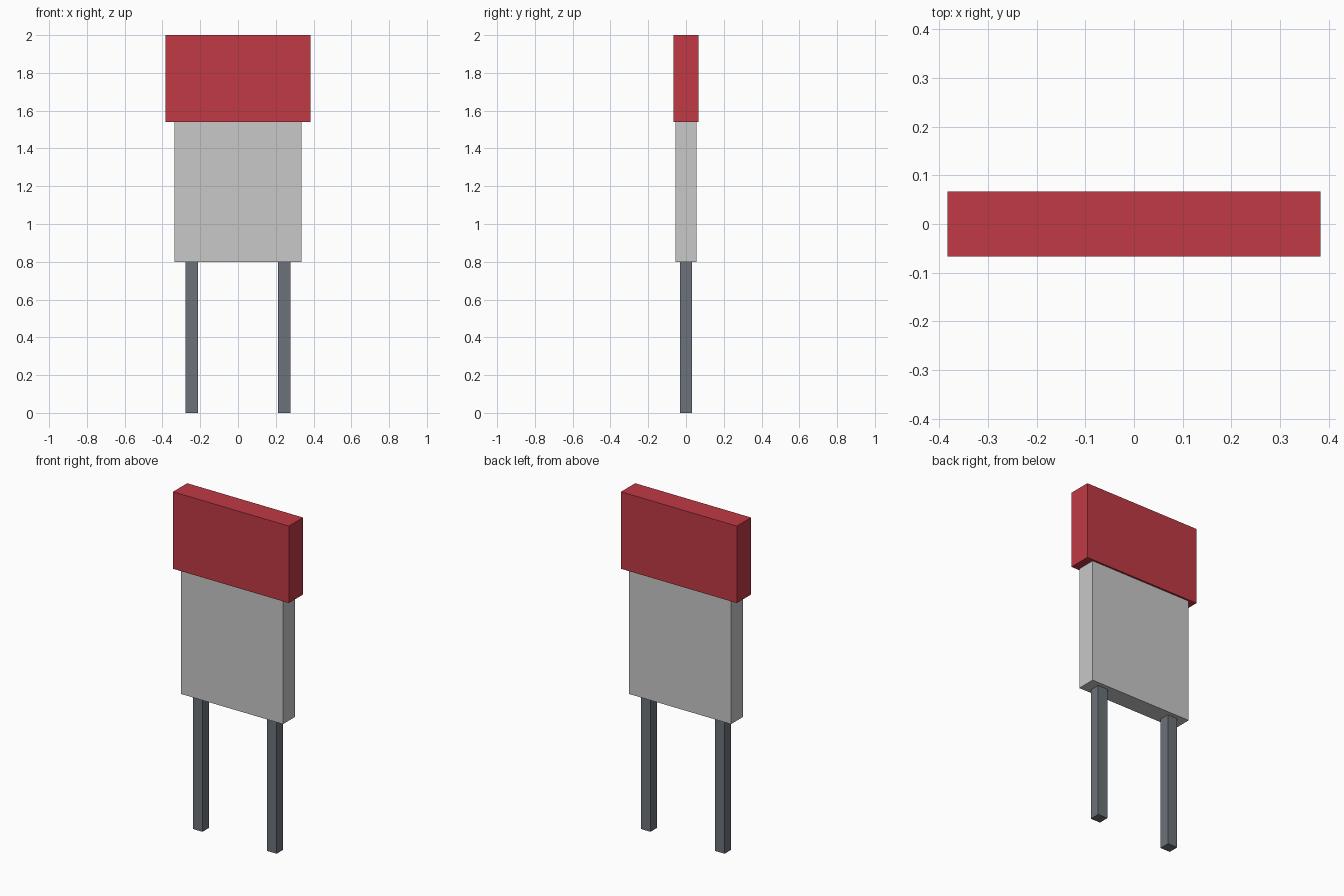
import bpy

default_cube = bpy.data.objects.get("Cube")
if default_cube:
    bpy.data.objects.remove(default_cube, do_unlink=True)


def make_material(name, rgb):
    mat = bpy.data.materials.new(name)
    mat.use_nodes = True
    colour = (*rgb, 1.0)
    mat.diffuse_color = colour
    for node in mat.node_tree.nodes:
        if node.type == 'BSDF_PRINCIPLED':
            node.inputs["Base Color"].default_value = colour
    return mat


def box(name, x, half_width, half_depth, bottom, top, mat):
    """Upright block centred on y = 0, spanning bottom to top."""
    bpy.ops.mesh.primitive_cube_add(size=2, location=(x, 0, (bottom + top) / 2))
    obj = bpy.context.object
    obj.name = obj.data.name = name
    obj.scale = (half_width, half_depth, (top - bottom) / 2)
    bpy.ops.object.transform_apply(location=False, rotation=False, scale=True)
    obj.data.materials.append(mat)
    return obj


red = make_material("red", (0.53, 0.042, 0.06))
light_grey = make_material("light grey", (0.58, 0.58, 0.58))
slate_grey = make_material("slate grey", (0.15, 0.17, 0.195))

LEG_TOP, BODY_TOP, CAP_TOP = 0.80, 1.54, 2.0

# Wide cap and the panel below it
box("cap", 0, 0.383, 0.067, BODY_TOP, CAP_TOP, red)
box("body", 0, 0.337, 0.056, LEG_TOP, BODY_TOP, light_grey)

# Pair of square legs
for side, sign in (("left", 1), ("right", -1)):
    box(side + "_leg", sign * 0.245, 0.032, 0.031, 0, LEG_TOP, slate_grey)
